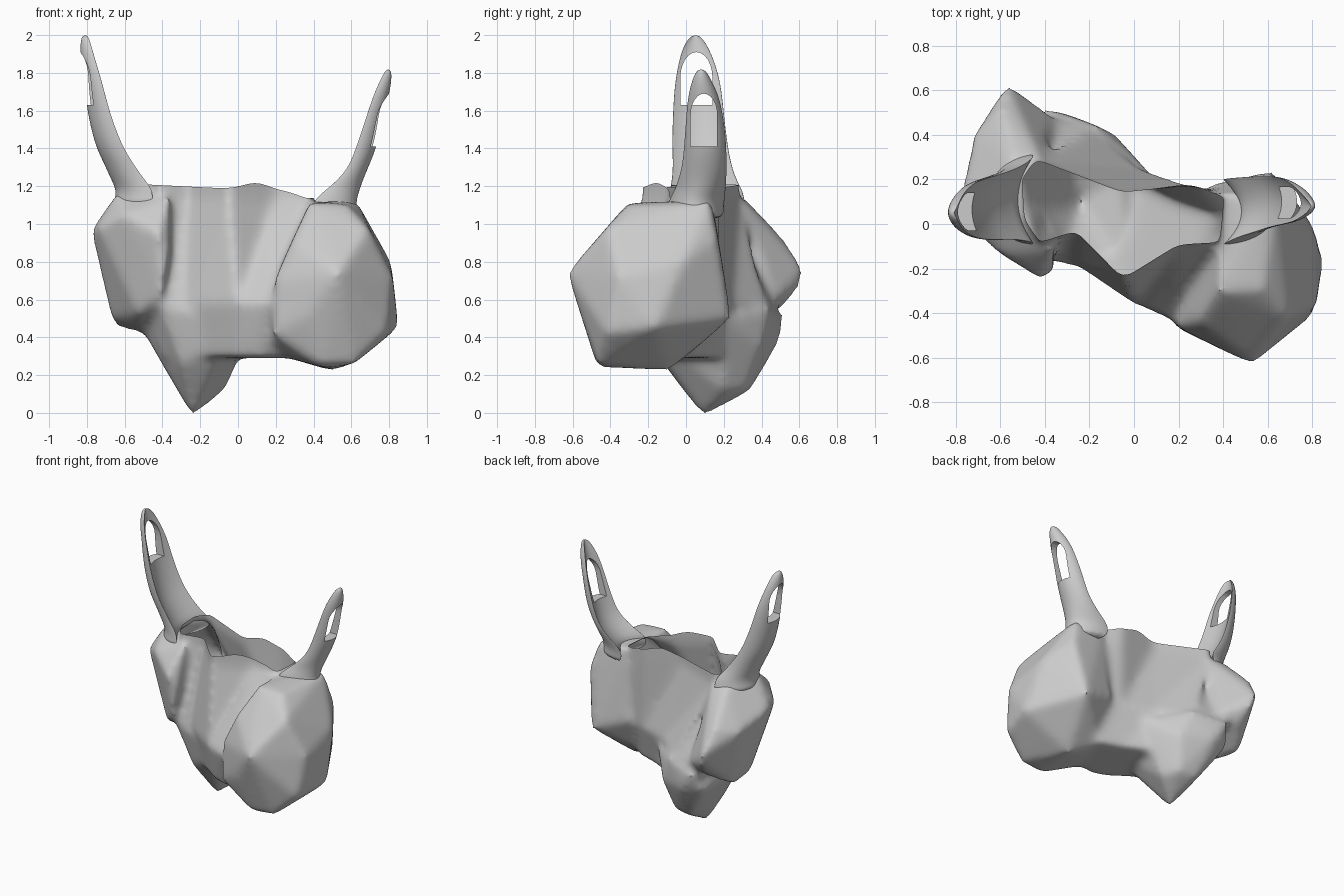
import bpy, bmesh, math
from mathutils import Vector

if "Cube" in bpy.data.objects:
    bpy.data.objects.remove(bpy.data.objects["Cube"])


def make_object(name, bm):
    bmesh.ops.recalc_face_normals(bm, faces=bm.faces)
    mesh = bpy.data.meshes.new(name)
    bm.to_mesh(mesh)
    bm.free()
    ob = bpy.data.objects.new(name, mesh)
    bpy.context.collection.objects.link(ob)
    return ob


def add_hull(bm, pts):
    verts = [bm.verts.new(p) for p in pts]
    bmesh.ops.convex_hull(bm, input=verts)
    junk = [v for v in verts if v.is_valid and not v.link_faces]
    bmesh.ops.delete(bm, geom=junk, context='VERTS')


def add_loft(bm, rings):
    loops = [[bm.verts.new(p) for p in r] for r in rings]
    for a, b in zip(loops, loops[1:]):
        for i in range(len(a)):
            j = (i + 1) % len(a)
            bm.faces.new((a[i], a[j], b[j], b[i]))
    bm.faces.new(loops[0][::-1])
    bm.faces.new(loops[-1])
    bmesh.ops.recalc_face_normals(bm, faces=bm.faces)


def apply_mods(ob):
    bpy.ops.object.select_all(action='DESELECT')
    bpy.context.view_layer.objects.active = ob
    ob.select_set(True)
    for m in list(ob.modifiers):
        bpy.ops.object.modifier_apply(modifier=m.name)


# body: central neck, two side lobes and a pointed lower lobe fused together
bm = bmesh.new()
lower = [(-.40, 0), (-.35, -.05), (-.25, -.10), (0, -.28), (.12, -.32), (.40, -.25),
         (.35, .05), (.20, .10), (0, .20), (-.15, .38), (-.38, .42)]
middle = [(-.50, 0), (-.42, -.16), (-.28, -.17), (0, -.36), (.16, -.43), (.50, -.30),
          (.50, .10), (.25, .17), (.02, .25), (-.20, .43), (-.45, .50)]
opening = [(-.49, .02), (-.42, -.08), (-.26, -.03), (-.05, -.245), (.2, -.09), (.38, -.08),
           (.40, .12), (.25, .18), (-.05, .14), (-.44, .29), (-.50, .20)]
add_loft(bm, [[(x, y, z) for x, y in ring] for ring, z in
              ((lower, .29), (middle, .58), (opening, 1.14), (opening, 1.34))])
# right lobe
add_hull(bm, [(.53, -.63, .74), (.36, -.54, .50), (.45, -.47, .24), (.62, -.46, .26),
              (.50, -.10, .22), (.18, -.46, .42), (.20, -.28, .31), (.30, 0, .30),
              (.79, -.42, .42), (.85, -.16, .45), (.82, -.36, .72), (.81, -.02, .80),
              (.62, .24, .50), (.68, .17, .92), (.63, .13, 1.12), (.40, .14, 1.12),
              (.38, -.30, 1.12), (.58, -.30, 1.10), (.69, -.42, .98), (.29, -.44, .92),
              (.35, .18, .60), (.19, -.46, .70)])
# left lobe
add_hull(bm, [(-.57, .63, .76), (-.54, .60, .66), (-.60, .52, .92), (-.55, .30, 1.15),
              (-.64, .05, 1.17), (-.78, .12, .97), (-.74, -.01, .98), (-.72, .40, .88),
              (-.60, -.14, 1.05), (-.42, -.25, .95), (-.36, -.22, .85), (-.36, -.12, 1.14),
              (-.40, -.21, .62), (-.67, .20, .50), (-.64, .35, .45), (-.50, .10, .42),
              (-.53, -.09, .52), (-.50, .50, .55), (-.36, .48, .60), (-.42, .30, 1.13)])
# pointed lower lobe
add_hull(bm, [(-.24, .09, -.03), (-.07, .20, .11), (-.13, .32, .12), (-.28, .34, .11),
              (-.37, .05, .21), (-.30, -.11, .25), (-.14, -.11, .25), (-.50, .10, .43),
              (-.46, .45, .39), (-.32, .50, .39), (-.08, .40, .36), (.03, .20, .34),
              (-.42, -.16, .58), (0, -.25, .48), (-.40, .52, .52), (-.16, .44, .56),
              (.01, .29, .50), (.10, .20, .50)])
body = make_object("bag_body", bm)
rm = body.modifiers.new("fuse", 'REMESH')
rm.mode = 'VOXEL'
rm.voxel_size = .02
sm = body.modifiers.new("soften", 'SMOOTH')
sm.factor = .5
sm.iterations = 20
apply_mods(body)

# slice the neck open so the body becomes a thin open pouch, with a wavy rim
bm = bmesh.new()
bm.from_mesh(body.data)
bmesh.ops.bisect_plane(bm, geom=bm.verts[:] + bm.edges[:] + bm.faces[:],
                       plane_co=(0, 0, 1.185), plane_no=Vector((.05, 0, 1)).normalized(),
                       clear_outer=True)
low = min(v.co.z for v in bm.verts)
for v in bm.verts:
    if v.co.z < .3:
        v.co.z = .3 * (v.co.z - low) / (.3 - low)
    if v.co.z > 1.1:
        d = .04 * math.exp(-((v.co.x - .1) / .1) ** 2) - .04 * math.exp(-((v.co.x - .38) / .08) ** 2)
        v.co.z += d * min(1, (v.co.z - 1.1) / .09)
bm.to_mesh(body.data)
bm.free()


# ear-like straps: cupped bands flaring into the rim, each with a slot cut through
# rows are (z, outer x, inner x, y min, y max)
def strap(name, rows, slot):
    bm = bmesh.new()
    rings = []
    for z, xo, xi, y0, y1 in rows:
        ring = []
        for k in range(24):
            t = math.tau * k / 24
            s = math.sin(t)
            f = .15 + (.85 * s if s >= 0 else .3 * s * s)
            ring.append((xi + (xo - xi) * f, (y0 + y1) / 2 + (y1 - y0) / 2 * math.cos(t), z))
        rings.append(ring)
    add_loft(bm, rings)
    ob = make_object(name, bm)
    sub = ob.modifiers.new("round", 'SUBSURF')
    sub.levels = 2
    z0, z1, y0, y1, x = slot
    r = (y1 - y0) / 2
    prof = [(y0, z0), (y1, z0)] + [
        (y0 + r + r * math.cos(a), z1 - 1.6 * r + 1.6 * r * math.sin(a))
        for a in [math.pi * i / 12 for i in range(13)]]
    bm = bmesh.new()
    add_loft(bm, [[(x + d, y, z) for y, z in prof] for d in (-.3, .3)])
    cutter = make_object(name + "_slot_cutter", bm)
    cut = ob.modifiers.new("slot", 'BOOLEAN')
    cut.operation = 'DIFFERENCE'
    cut.solver = 'EXACT'
    cut.object = cutter
    apply_mods(ob)
    bpy.data.objects.remove(cutter)
    return ob


left = strap("left_strap", [
    (1.08, -.67, -.42, -.10, .32), (1.14, -.65, -.41, -.09, .31), (1.19, -.65, -.42, -.085, .295),
    (1.24, -.675, -.465, -.075, .265), (1.32, -.71, -.525, -.07, .24),
    (1.42, -.76, -.59, -.075, .22), (1.60, -.80, -.66, -.07, .20), (1.75, -.815, -.70, -.06, .185),
    (1.88, -.835, -.745, -.035, .145), (1.96, -.835, -.77, -.005, .105),
    (2.0, -.825, -.79, .03, .07)], (1.63, 1.91, -.03, .14, -.76))
right = strap("right_strap", [
    (1.02, .66, .38, -.11, .20), (1.08, .63, .35, -.10, .20), (1.13, .63, .36, -.09, .205),
    (1.18, .645, .43, -.06, .21), (1.24, .665, .51, -.04, .215), (1.31, .695, .57, -.02, .215),
    (1.42, .74, .61, -.01, .215), (1.56, .765, .66, 0, .20),
    (1.68, .80, .70, .01, .175), (1.77, .815, .745, .035, .13),
    (1.82, .81, .78, .06, .10)], (1.41, 1.69, .025, .165, .7))

for ob in (body, left, right):
    bpy.ops.object.select_all(action='DESELECT')
    bpy.context.view_layer.objects.active = ob
    ob.select_set(True)
    bpy.ops.object.shade_smooth_by_angle(angle=math.radians(50))
